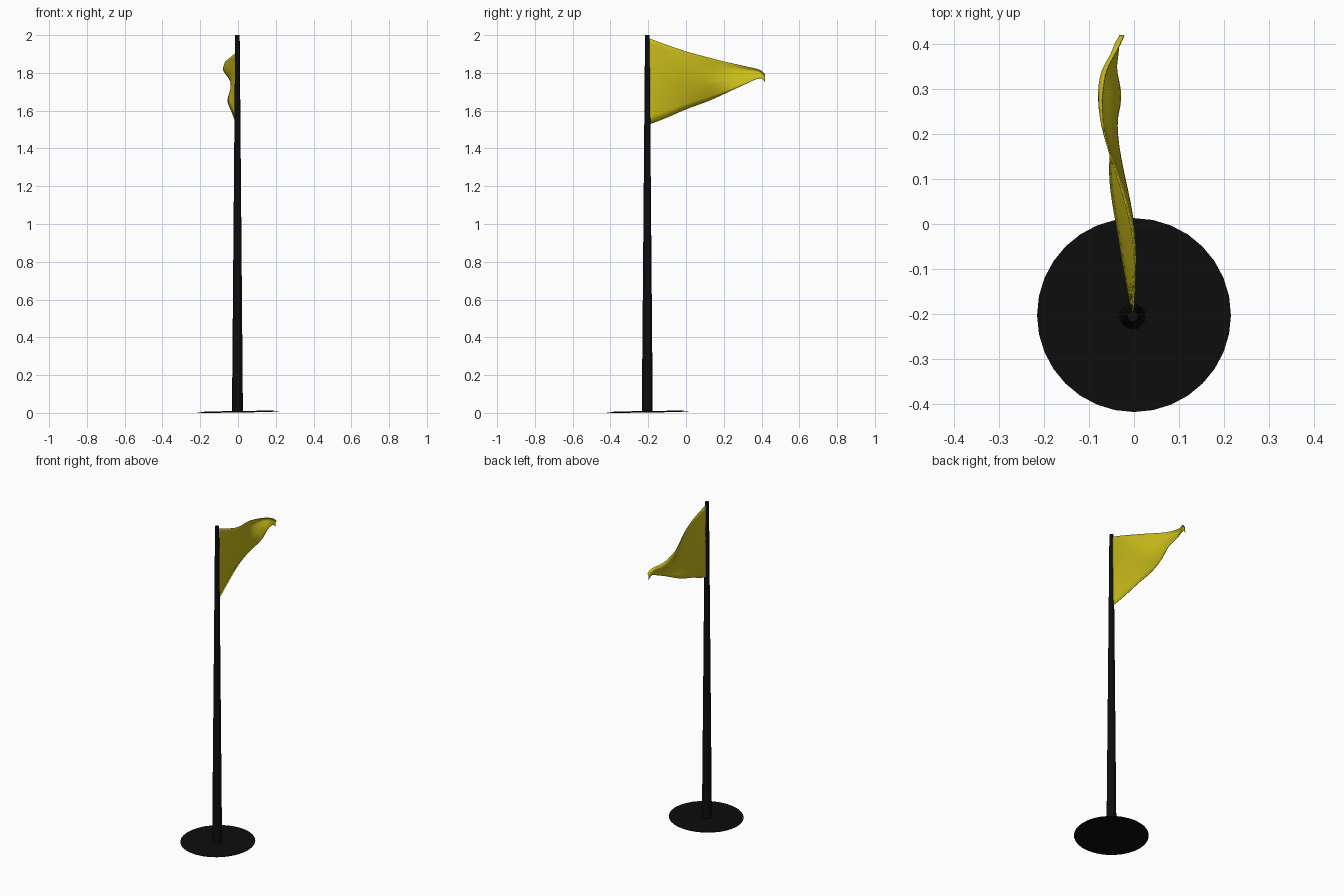
import bpy, math

cube = bpy.data.objects.get("Cube")
if cube:
    bpy.data.objects.remove(cube, do_unlink=True)


def make_material(name, colour, roughness=0.6):
    mat = bpy.data.materials.new(name)
    mat.use_nodes = True
    mat.diffuse_color = (*colour, 1)
    bsdf = mat.node_tree.nodes["Principled BSDF"]
    bsdf.inputs["Base Color"].default_value = (*colour, 1)
    bsdf.inputs["Roughness"].default_value = roughness
    return mat


black = make_material("black metal", (0.004, 0.004, 0.004))
yellow = make_material("yellow cloth", (0.58, 0.50, 0.01))


def finish(obj, name, mat):
    obj.name = name
    obj.data.materials.append(mat)
    bpy.ops.object.select_all(action="DESELECT")
    obj.select_set(True)
    bpy.context.view_layer.objects.active = obj
    bpy.ops.object.shade_smooth_by_angle(angle=math.radians(40))


POLE_X, POLE_Y = -0.003, -0.205

# Thin round base, tipped very slightly
bpy.ops.mesh.primitive_cylinder_add(vertices=32, radius=0.215, depth=0.002,
                                    location=(0, -0.202, 0.006),
                                    rotation=(0.015, -0.015, 0))
finish(bpy.context.object, "base_disc", black)

# Tapered pole
bpy.ops.mesh.primitive_cone_add(vertices=16, radius1=0.029, radius2=0.012,
                                depth=1.995, location=(POLE_X, POLE_Y, 1.0025))
finish(bpy.context.object, "pole", black)

# Pennant stations: y, top z, bottom z, then x at top, upper, lower, bottom
stations = [
    (-0.200, 1.985, 1.525, -0.003, -0.003, -0.003, -0.003),
    (-0.10, 1.947, 1.562, 0.004, 0.008, -0.005, -0.023),
    (0.00, 1.912, 1.610, -0.004, 0.007, -0.012, -0.038),
    (0.10, 1.886, 1.642, -0.035, -0.018, -0.012, -0.058),
    (0.20, 1.860, 1.687, -0.070, -0.076, -0.028, -0.050),
    (0.28, 1.842, 1.725, -0.072, -0.090, -0.042, -0.022),
    (0.34, 1.828, 1.752, -0.064, -0.082, -0.055, -0.042),
    (0.37, 1.823, 1.768, -0.046, -0.056, -0.042, -0.036),
    (0.40, 1.812, 1.776, -0.030, -0.046, -0.040, -0.034),
    (0.418, 1.790, 1.752, -0.022, -0.030, -0.030, -0.032),
]
rows = (0, 0.22, 0.6, 1)
verts = [(x, y, top + (bottom - top) * t)
         for y, top, bottom, *xs in stations for x, t in zip(xs, rows)]
n = len(rows)
faces = [(i * n + j, i * n + j + 1, (i + 1) * n + j + 1, (i + 1) * n + j)
         for i in range(len(stations) - 1) for j in range(n - 1)]
mesh = bpy.data.meshes.new("pennant")
mesh.from_pydata(verts, [], faces)
pennant = bpy.data.objects.new("pennant", mesh)
bpy.context.collection.objects.link(pennant)
finish(pennant, "pennant", yellow)
mesh.shade_smooth()

# Soft cloth folds with a little thickness
smooth = pennant.modifiers.new("cloth_smoothing", "SUBSURF")
smooth.levels = smooth.render_levels = 2
smooth.boundary_smooth = "PRESERVE_CORNERS"
cloth = pennant.modifiers.new("cloth_thickness", "SOLIDIFY")
cloth.thickness = 0.003
cloth.offset = 0
